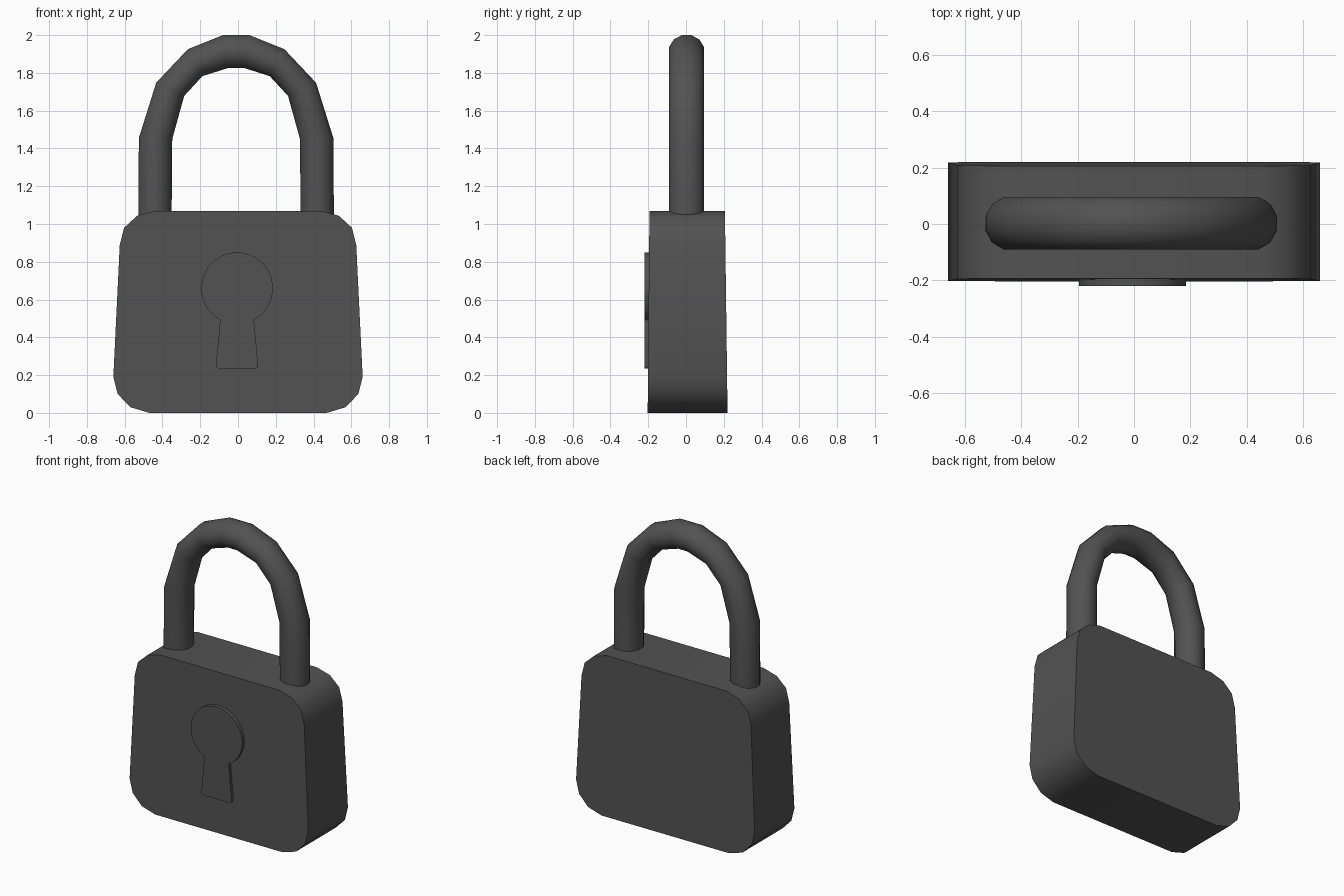
import bpy, bmesh, math
from mathutils import Vector

if "Cube" in bpy.data.objects:
    bpy.data.objects.remove(bpy.data.objects["Cube"])

grey = bpy.data.materials.new("dark_grey")
grey.diffuse_color = (0.085, 0.085, 0.085, 1)
grey.use_nodes = True
grey.node_tree.nodes["Principled BSDF"].inputs["Base Color"].default_value = grey.diffuse_color


def finish(name, bm, angle):
    bmesh.ops.recalc_face_normals(bm, faces=bm.faces)
    mesh = bpy.data.meshes.new(name)
    bm.to_mesh(mesh)
    bm.free()
    mesh.materials.append(grey)
    ob = bpy.data.objects.new(name, mesh)
    bpy.context.collection.objects.link(ob)
    bpy.ops.object.select_all(action='DESELECT')
    ob.select_set(True)
    bpy.context.view_layer.objects.active = ob
    bpy.ops.object.shade_smooth_by_angle(angle=math.radians(angle))
    return ob


def bridge(bm, a, b):
    n = len(a)
    for i in range(n):
        j = (i + 1) % n
        bm.faces.new((a[i], a[j], b[j], b[i]))


def prism(name, profile, front, back):
    """Extrude an x-z profile between two depths given as functions of z."""
    bm = bmesh.new()
    a = [bm.verts.new((x, front(z), z)) for x, z in profile]
    b = [bm.verts.new((x, back(z), z)) for x, z in profile]
    bridge(bm, a, b)
    bm.faces.new(a)
    bm.faces.new(b)
    return finish(name, bm, 42)


# Body: tapered slab with rounded corners
half = [(0.47, 0), (0.57, 0.03), (0.637, 0.10), (0.66, 0.19),
        (0.626, 0.89), (0.603, 0.98), (0.535, 1.043), (0.44, 1.07)]
outline = half + [(-x, z) for x, z in reversed(half)]
prism("lock_body", outline,
      lambda z: -0.203 + 0.009 * z, lambda z: 0.22 - 0.013 * z)

# Raised keyhole plate: round head with a flared stem
cx, cz, r = -0.005, 0.66, 0.19
t0 = math.radians(-62)
sweep = 2 * math.pi - math.radians(56)
key = [(cx + r * math.cos(t0 + sweep * i / 32), cz + r * math.sin(t0 + sweep * i / 32))
       for i in range(33)]
stem = [(-0.112, 0.25), (-0.107, 0.239), (-0.096, 0.234)]
key += [(cx + x, z) for x, z in stem] + [(cx - x, z) for x, z in reversed(stem)]
prism("keyhole", key, lambda z: -0.22, lambda z: -0.17)

# Shackle: round tube following an arch, defined by outer and inner edge points
sx = -0.01
edges = [((-0.518, 0.98), (-0.342, 0.98)), ((-0.515, 1.455), (-0.338, 1.45)),
         ((-0.423, 1.748), (-0.275, 1.678)), ((-0.255, 1.926), (-0.178, 1.783)),
         ((-0.07, 2.0), (-0.045, 1.825))]
edges += [((-o[0], o[1]), (-i[0], i[1])) for o, i in reversed(edges)]
bm = bmesh.new()
rings = []
for o, i in edges:
    po, pi = Vector((sx + o[0], 0, o[1])), Vector((sx + i[0], 0, i[1]))
    mid, arm = (po + pi) / 2, (po - pi) / 2
    ring = []
    for k in range(12):
        t = math.tau * (k + 0.5) / 12
        s = 1 / math.cos(math.pi / 12)
        ring.append(bm.verts.new(mid + arm * math.cos(t) * s
                                 + Vector((0, 0.003 + 0.093 * math.sin(t) * s, 0))))
    rings.append(ring)
for a, b in zip(rings, rings[1:]):
    bridge(bm, a, b)
bm.faces.new(rings[0])
bm.faces.new(rings[-1])
finish("shackle", bm, 50)
